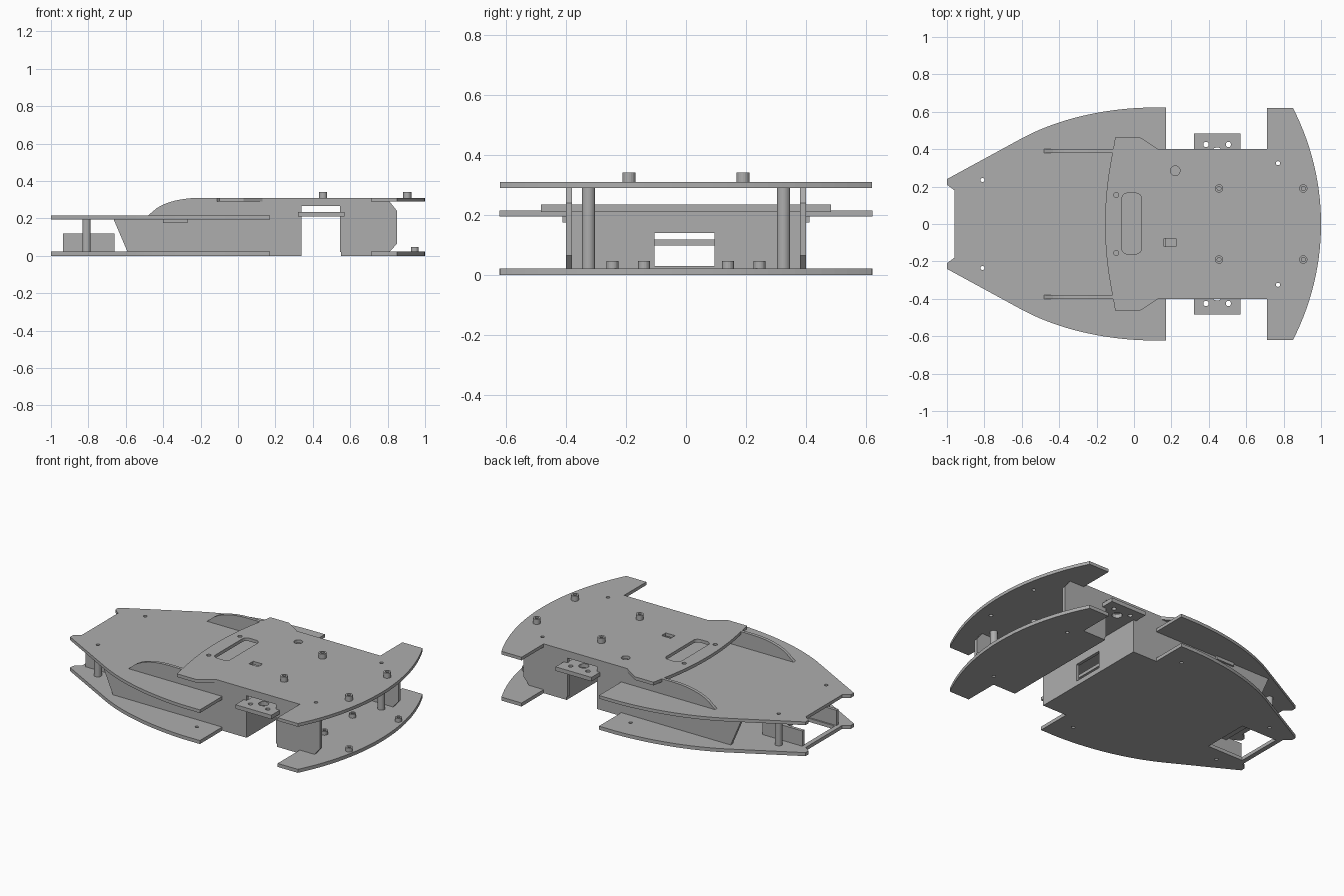
import bpy, bmesh, math
from mathutils import Matrix

if "Cube" in bpy.data.objects:
    bpy.data.objects.remove(bpy.data.objects["Cube"])

grey = bpy.data.materials.new("plain grey")
grey.diffuse_color = (0.42, 0.42, 0.42, 1)
grey.use_nodes = True
grey.node_tree.nodes["Principled BSDF"].inputs["Base Color"].default_value = grey.diffuse_color

AXES = {"z": Matrix.Identity(4),
        "y": Matrix(((1, 0, 0, 0), (0, 0, -1, 0), (0, 1, 0, 0), (0, 0, 0, 1))),
        "x": Matrix(((0, 0, 1, 0), (1, 0, 0, 0), (0, 1, 0, 0), (0, 0, 0, 1)))}


def circle(x, y, r, n=20):
    return [(x + r * math.cos(2 * math.pi * i / n), y + r * math.sin(2 * math.pi * i / n))
            for i in range(n)]


def rect(x0, x1, y0, y1):
    return [(x0, y0), (x1, y0), (x1, y1), (x0, y1)]


def slot(x0, x1, y0, y1, r, n=6):
    pts = []
    for cx, cy, a in ((x1 - r, y1 - r, 0), (x0 + r, y1 - r, 90), (x0 + r, y0 + r, 180), (x1 - r, y0 + r, 270)):
        for i in range(n + 1):
            t = math.radians(a + 90 * i / n)
            pts.append((cx + r * math.cos(t), cy + r * math.sin(t)))
    return pts


def mirror(half):
    """Close a half outline (y > 0) across y = 0."""
    return half + [(x, -y) for x, y in reversed(half) if y > 1e-5]


def plate(name, outline, lo, hi, holes=(), axis="z"):
    """Filled flat profile with holes, extruded from lo to hi along an axis."""
    cu = bpy.data.curves.new(name, "CURVE")
    cu.dimensions, cu.fill_mode, cu.extrude = "2D", "BOTH", (hi - lo) / 2
    for loop in [outline, *holes]:
        sp = cu.splines.new("POLY")
        sp.points.add(len(loop) - 1)
        for p, (u, v) in zip(sp.points, loop):
            p.co = (u, v, 0, 1)
        sp.use_cyclic_u = True
    tmp = bpy.data.objects.new(name + "_curve", cu)
    bpy.context.collection.objects.link(tmp)
    bpy.context.view_layer.update()
    dg = bpy.context.evaluated_depsgraph_get()
    me = bpy.data.meshes.new_from_object(tmp.evaluated_get(dg))
    bpy.data.objects.remove(tmp)
    mid = (lo + hi) / 2 * (-1 if axis == "y" else 1)
    bm = bmesh.new()
    bm.from_mesh(me)
    bm.transform(AXES[axis] @ Matrix.Translation((0, 0, mid)))
    bmesh.ops.remove_doubles(bm, verts=bm.verts, dist=1e-5)
    bmesh.ops.recalc_face_normals(bm, faces=bm.faces)
    for f in bm.faces:
        f.smooth = False
    bm.to_mesh(me)
    bm.free()
    me.name = name
    me.materials.clear()
    me.materials.append(grey)
    ob = bpy.data.objects.new(name, me)
    bpy.context.collection.objects.link(ob)
    return ob


def tubes(name, x, y, r, lo, hi):
    """Mirrored pair of hollow standoffs."""
    for s, side in ((1, "left"), (-1, "right")):
        plate(f"{name}_{side}", circle(x, s * y, r), lo, hi, [circle(x, s * y, r * 0.5, 12)])


def pair(x, y, r):
    return [circle(x, y, r, 12), circle(x, -y, r, 12)]


# shared outlines: curved nose and arched tail
nose = [(-0.96, 0.18), (-1, 0.21), (-1, 0.24)]
for i in range(17):
    t = i / 16
    # cubic sweep from the straight flank to the widest point
    b = ((-0.62, 0.447), (-0.42, 0.56), (-0.17, 0.615), (0.06, 0.622))
    w = ((1 - t) ** 3, 3 * t * (1 - t) ** 2, 3 * t * t * (1 - t), t ** 3)
    nose.append((sum(k * p[0] for k, p in zip(w, b)), sum(k * p[1] for k, p in zip(w, b))))
nose += [(0.17, 0.622)]

R = 1.356
a0 = math.asin(0.62 / R)
tail = [(0.71, 0.4), (0.71, 0.62)]
tail += [(1 - R + R * math.cos(a0 * (1 - i / 14)), R * math.sin(a0 * (1 - i / 14))) for i in range(15)]

# base, split by the motor channel
plate("front_base", mirror(nose + [(0.17, 0.4), (0.34, 0.4)]), 0, 0.022,
      [rect(-0.93, -0.68, -0.15, 0.15)] + pair(-0.81, 0.235, 0.011) + pair(0.05, 0.48, 0.011))
plate("rear_base", mirror([(0.55, 0.4)] + tail), 0, 0.022, pair(0.77, 0.325, 0.011))

# nose deck
plate("nose_deck", mirror(nose + [(0.17, 0.4)]), 0.195, 0.215, pair(-0.81, 0.235, 0.011))

# top plate with bowed front edge, side ears and cut-outs
front = [(-0.155 + 0.04 * (y / 0.38) ** 2, y) for y in (0, 0.08, 0.16, 0.24, 0.32, 0.38)]
ears = [(-0.10, 0.465), (0.03, 0.465), (0.13, 0.4)]
top_holes = [slot(-0.065, 0.04, -0.16, 0.165, 0.03), circle(0.22, 0.285, 0.026),
             rect(0.16, 0.225, -0.12, -0.077)]
for x, y, r in ((-0.095, 0.155, 0.013), (0.77, 0.325, 0.011), (0.455, 0.19, 0.011), (0.905, 0.19, 0.011)):
    top_holes += pair(x, y, r)
plate("top_plate", mirror(front + ears + tail), 0.29, 0.31, top_holes)

# side walls with arched front fin and wheel axle notch
arch = [(-0.2 - 0.27 * math.sin(t), 0.2 + 0.11 * math.cos(t))
        for t in (math.radians(a) for a in range(60, -1, -10))]
wall = [(-0.59, 0.02), (-0.665, 0.195), (-0.5, 0.2)] + arch
wall += [(-0.11, 0.31), (-0.11, 0.29), (0.81, 0.29), (0.85, 0.24), (0.85, 0.065),
         (0.81, 0.02), (0.545, 0.02), (0.545, 0.265), (0.34, 0.265), (0.34, 0.02)]
for s, side in ((1, "left"), (-1, "right")):
    lo, hi = sorted((s * 0.38, s * 0.4))
    plate(f"side_wall_{side}", wall, lo, hi, axis="y")
    lo, hi = sorted((s * 0.4, s * 0.412))
    plate(f"deck_tab_{side}", rect(-0.4, -0.27, 0.175, 0.195), lo, hi, axis="y")

# cross walls of the motor channel, with a cable window
for name, x in (("channel_wall_front", 0.32), ("channel_wall_rear", 0.55)):
    plate(name, rect(-0.4, 0.4, 0.0 if x < 0.5 else 0.02, 0.212), x, x + 0.02,
          [rect(-0.105, 0.095, 0.03, 0.14)], axis="x")

# motor mounting plate through the channel
mount = [(0.34, 0.4), (0.32, 0.4), (0.32, 0.483), (0.57, 0.483), (0.57, 0.4), (0.55, 0.4)]
plate("motor_mount", mirror(mount), 0.21, 0.235,
      pair(0.385, 0.425, 0.014) + pair(0.505, 0.425, 0.014) + pair(0.445, 0.38, 0.03))

# nose sensor bracket
plate("sensor_shelf", rect(-0.82, -0.66, -0.18, 0.18), 0.098, 0.118, pair(-0.74, 0.1, 0.012))
for s, side in ((1, "left"), (-1, "right")):
    lo, hi = sorted((s * 0.16, s * 0.18))
    plate(f"sensor_bracket_{side}", rect(-0.935, -0.66, 0.02, 0.118), lo, hi, axis="y")

# standoffs and pegs
tubes("front_post", -0.81, 0.235, 0.022, 0.022, 0.195)
tubes("rear_post", 0.77, 0.325, 0.022, 0.022, 0.29)
tubes("top_peg_front", 0.455, 0.19, 0.022, 0.31, 0.342)
tubes("top_peg_rear", 0.905, 0.19, 0.022, 0.31, 0.342)
tubes("base_peg_outer", 0.945, 0.245, 0.02, 0.022, 0.046)
tubes("base_peg_inner", 0.7, 0.14, 0.02, 0.022, 0.046)
